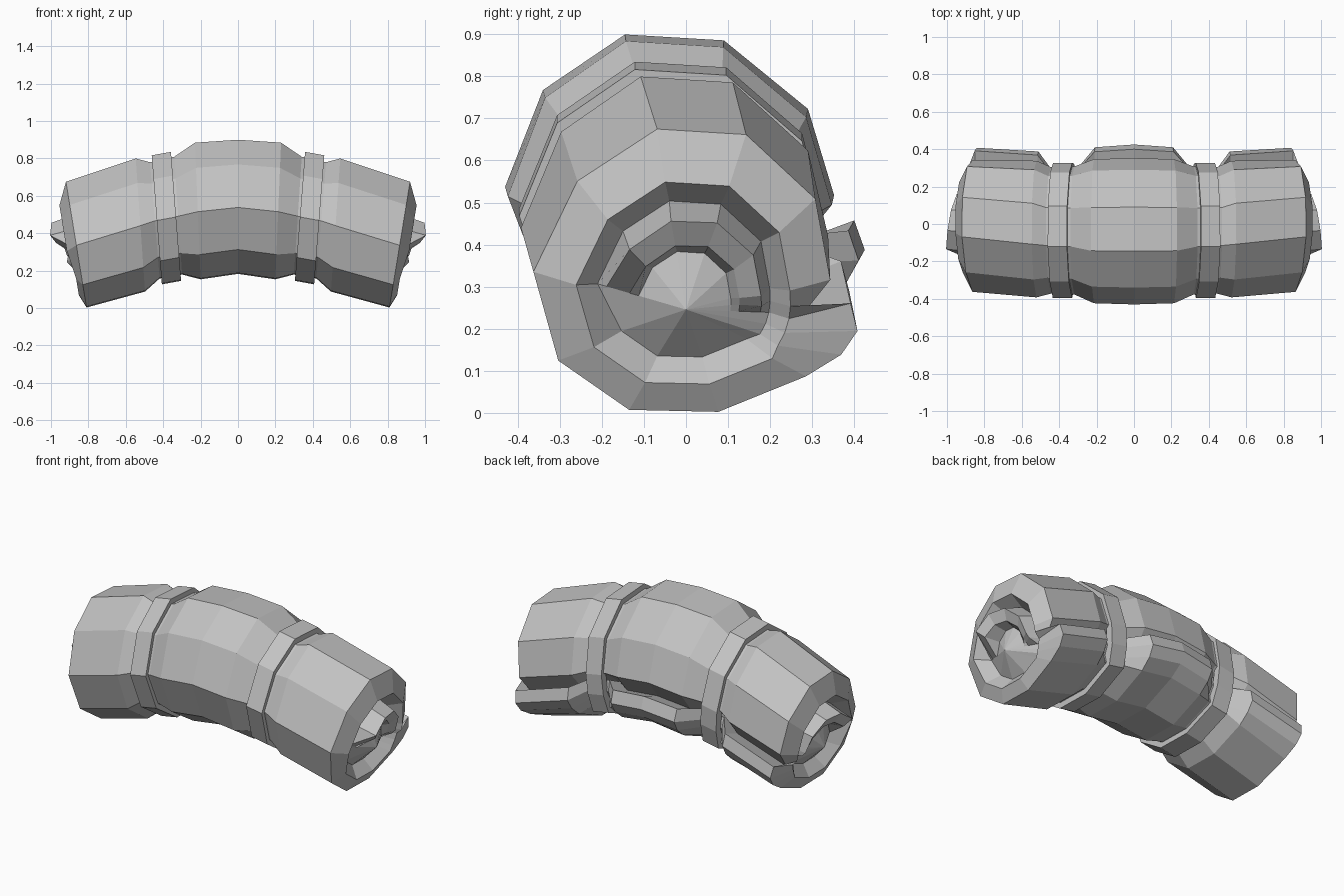
import bpy, bmesh, math
from mathutils import Vector, Matrix

if "Cube" in bpy.data.objects:
    bpy.data.objects.remove(bpy.data.objects["Cube"], do_unlink=True)

grey = bpy.data.materials.new("cloth grey")
grey.use_nodes = True
grey.diffuse_color = (0.54, 0.54, 0.54, 1)
grey.node_tree.nodes["Principled BSDF"].inputs["Base Color"].default_value = (0.54, 0.54, 0.54, 1)

# Cross-section (y, height): rolled body, the loose flap at the back, and the coil inside it
BODY = [(.315, -.27), (.095, -.36), (-.14, -.355), (-.34, -.23), (-.43, -.005),
        (-.34, .225), (-.145, .357), (.09, .343), (.29, .18), (.352, -.025)]
FLAP = [(.265, -.135), (.40, -.085), (.425, -.155), (.39, -.215)]
COIL = BODY + [(.36, -.08), (.36, -.13), (.35, -.18), (.33, -.225)]


def place(x, z, tilt, points):
    """Stand a cross-section at x, leaning outward by tilt degrees."""
    turn = Matrix.Rotation(math.radians(tilt), 3, 'Y')
    return [turn @ Vector(p) + Vector((x, 0, z)) for p in points]


def section(points, sy, sv, shift, lean):
    return [(0, y * sy + shift + lean * v, v * sv) for y, v in points]


def loft(bm, rings, closed=False):
    loops = [[bm.verts.new(p) for p in ring] for ring in rings]
    if closed:
        loops.append(loops[0])
    for a, b in zip(loops, loops[1:]):
        for i in range(len(a)):
            j = (i + 1) % len(a)
            bm.faces.new((a[i], a[j], b[j], b[i]))
    return loops


def finish(bm, name):
    bmesh.ops.recalc_face_normals(bm, faces=bm.faces)
    mesh = bpy.data.meshes.new(name)
    bm.to_mesh(mesh)
    bm.free()
    mesh.materials.append(grey)
    obj = bpy.data.objects.new(name, mesh)
    bpy.context.collection.objects.link(obj)
    return obj


# Rolled blanket: x, z, tilt, flap reach, width, height, y shift, lean
stations = [(0, .5425, 0, 1, 1, 1, 0, 0),
            (.215, .52, 2.4, .98, .985, 1.02, 0, 0),
            (.32, .495, 3.8, .78, .875, .88, 0, .02),
            (.445, .47, 4.8, .78, .865, .87, 0, .03),
            (.522, .445, 4, .97, .935, .995, .01, .05),
            (.865, .34, 9.3, 1.03, .905, .95, .027, .1)]
rings = []
for x, z, tilt, reach, *shape in stations:
    outline = BODY + [(y * reach, v) for y, v in FLAP]
    rings.append(place(x, z, tilt, section(outline, *shape)))

# Coiled end: the ridge of the coil runs over the top only,
# elsewhere the rings lie on the cone that rises from the groove to the tip
end_x, end_z, end_tilt, _, *end_shape = stations[-1]
coil = section(COIL, *end_shape)
core_y, core_v = 0, -.085
groove, groove_scale, tip_depth = -.03, .58, .065
steps = [(.72, .055), (groove_scale, groove), (.52, .13), (.37, .105), (.31, .015)]
for k, (scale, depth) in enumerate(steps):
    ring = []
    for i, (_, y, v) in enumerate(coil):
        s, d = scale, depth
        on_ridge = 5 <= i <= 10
        if k == 0 and not on_ridge and i != 4:
            d = .03
        if k > 1 and not on_ridge:
            d = groove + (tip_depth - groove) * (1 - s / groove_scale)
        elif k in (2, 3):
            # the ridge sinks toward the back
            d -= .018 * (i - 5)
        if k > 0 and i < 4:
            s *= .87
        ring.append((d, core_y + (y - core_y) * s, core_v + (v - core_v) * s))
    rings.append(place(end_x, end_z, end_tilt, ring))

bm = bmesh.new()
last = loft(bm, rings)[-1]
tip = bm.verts.new(place(end_x, end_z, end_tilt, [(tip_depth, core_y, core_v)])[0])
for i in range(len(last)):
    bm.faces.new((last[i], last[(i + 1) % len(last)], tip))
roll = finish(bm, "rolled_blanket")
mirror = roll.modifiers.new("other half", 'MIRROR')
mirror.use_clip = True

# Straps: closed bands around the roll, one on each side
strap_shape = BODY + [(.35, -.15)]


def strap(name, side):
    bm = bmesh.new()
    bands = []
    for d, s in ((-.052, .84), (-.052, .965), (.052, .965), (.052, .83)):
        pts = [(d, y * s * .96 + .002 + .03 * v, v * s - .1 * d) for y, v in strap_shape]
        bands.append([Vector((p.x * side, p.y, p.z)) for p in place(.383, .482, 4.5, pts)])
    loft(bm, bands, closed=True)
    finish(bm, name)


strap("left_strap", 1)
strap("right_strap", -1)
